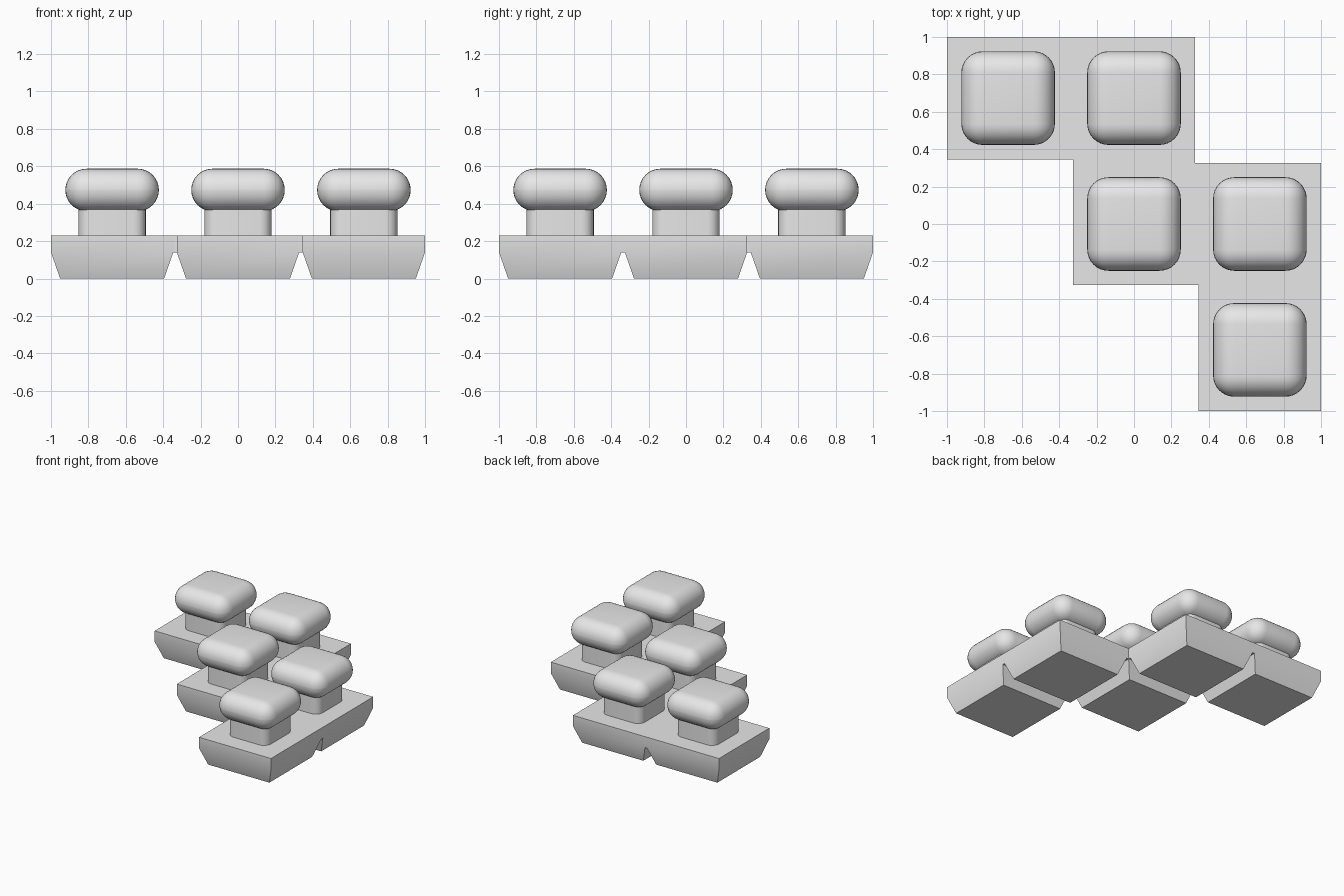
import bpy
import bmesh

cube = bpy.data.objects.get("Cube")
if cube:
    bpy.data.objects.remove(cube, do_unlink=True)

grey = bpy.data.materials.new("plain grey")
grey.use_nodes = True
grey.diffuse_color = (0.8, 0.8, 0.8, 1)
grey.node_tree.nodes["Principled BSDF"].inputs["Base Color"].default_value = (0.8, 0.8, 0.8, 1)

PITCH = 0.673
HALF = 1 - PITCH
CELLS = [(-1, 1), (0, 1), (0, 0), (1, 0), (1, -1)]
CORNERS = [(-1, -1), (1, -1), (1, 1), (-1, 1)]
SIDES = [(0, -1), (1, 0), (0, 1), (-1, 0)]


def finish(bm, name):
    """Turn a bmesh into a smooth-shaded object with sharp edges kept."""
    bmesh.ops.recalc_face_normals(bm, faces=bm.faces)
    mesh = bpy.data.meshes.new(name)
    bm.to_mesh(mesh)
    bm.free()
    mesh.materials.append(grey)
    obj = bpy.data.objects.new(name, mesh)
    bpy.context.collection.objects.link(obj)
    bpy.ops.object.select_all(action='DESELECT')
    obj.select_set(True)
    bpy.context.view_layer.objects.active = obj
    bpy.ops.object.shade_smooth_by_angle()
    return obj


def rounded_box(name, half, low, high, radius, segments, upright_only):
    """Box with rounded edges, on all sides or on the upright edges only."""
    bm = bmesh.new()
    bmesh.ops.create_cube(bm, size=1)
    for v in bm.verts:
        v.co.x *= 2 * half
        v.co.y *= 2 * half
        v.co.z = high if v.co.z > 0 else low
    edges = [e for e in bm.edges
             if not upright_only or abs(e.verts[0].co.z - e.verts[1].co.z) > 0.01]
    bmesh.ops.bevel(bm, geom=edges, offset=radius, segments=segments,
                    profile=0.5, affect='EDGES')
    return finish(bm, name)


# Base: tapered square cells joined by short bridges
bm = bmesh.new()
rings = {}
for cx, cy in CELLS:
    rings[cx, cy] = [
        [bm.verts.new((cx * PITCH + sx * h, cy * PITCH + sy * h, z)) for sx, sy in CORNERS]
        for h, z in ((0.278, 0), (HALF, 0.14), (HALF, 0.23))]
for (cx, cy), (bottom, mid, top) in rings.items():
    bm.faces.new(bottom)
    bm.faces.new(top)
    for s, (dx, dy) in enumerate(SIDES):
        t = (s + 1) % 4
        bm.faces.new((bottom[s], bottom[t], mid[t], mid[s]))
        wall = (mid[s], mid[t], top[t], top[s])
        neighbour = rings.get((cx + dx, cy + dy))
        if neighbour is None:
            bm.faces.new(wall)
        elif s in (1, 2):
            # Bridge to the next cell, built once per pair
            _, nmid, ntop = neighbour
            p, q = (s + 3) % 4, (s + 2) % 4
            far = (nmid[p], nmid[q], ntop[q], ntop[p])
            for k in range(4):
                n = (k + 1) % 4
                bm.faces.new((wall[k], wall[n], far[n], far[k]))
finish(bm, "base")

# Studs: a short neck carrying a pillow-shaped cap, one per cell
parts = [rounded_box("stud_neck", 0.18, 0.23, 0.39, 0.065, 6, True),
         rounded_box("stud_cap", 0.25, 0.36, 0.587, 0.113, 8, False)]
for i, (cx, cy) in enumerate(CELLS):
    for part in parts:
        obj = part
        if i:
            obj = part.copy()
            bpy.context.collection.objects.link(obj)
        obj.name = f"{part.data.name}_{i + 1}"
        obj.location = (cx * PITCH, cy * PITCH, 0)
